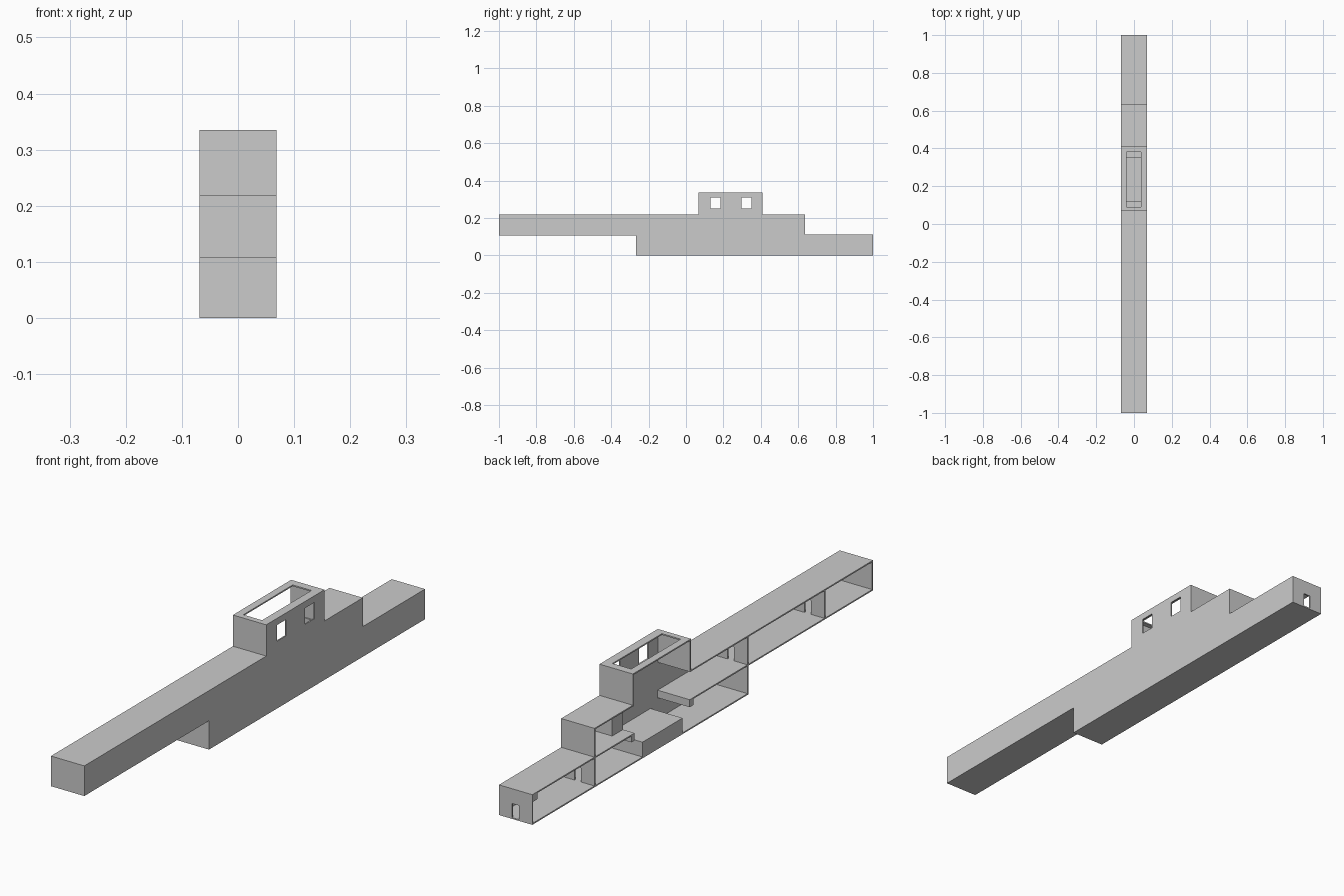
import bpy, bmesh
from mathutils import Vector

if "Cube" in bpy.data.objects:
    bpy.data.objects.remove(bpy.data.objects["Cube"])

W = 0.0685          # half width
T = 0.005           # shell thickness
Z1, Z2, Z3 = 0.112, 0.219, 0.335   # tops of first slab, roof and tower


def mesh_object(name, bm):
    me = bpy.data.meshes.new(name)
    bm.to_mesh(me)
    bm.free()
    ob = bpy.data.objects.new(name, me)
    bpy.context.collection.objects.link(ob)
    return ob


def boxes(name, *specs):
    """One object from boxes given as (x0, x1, y0, y1, z0, z1)."""
    bm = bmesh.new()
    for x0, x1, y0, y1, z0, z1 in specs:
        verts = bmesh.ops.create_cube(bm, size=1)["verts"]
        for v in verts:
            v.co = Vector(((x0 + x1) / 2 + v.co.x * (x1 - x0),
                           (y0 + y1) / 2 + v.co.y * (y1 - y0),
                           (z0 + z1) / 2 + v.co.z * (z1 - z0)))
    return mesh_object(name, bm)


def slab(name, y0, y1, top):
    return boxes(name, (-W, W - T, y0, y1, top - T, top))


def cross_wall(name, y, z0, z1, door=False):
    """Wall across the building, y is its low side; optional central doorway."""
    if not door:
        return boxes(name, (-W, W - T, y, y + T, z0, z1))
    d, head = 0.014, z0 + 0.052
    return boxes(name, (-W, -d, y, y + T, z0, z1),
                 (d, W - T, y, y + T, z0, z1),
                 (-d, d, y, y + T, head, z1))


# Closed long side wall: stepped outline extruded by the shell thickness
outline = [(-1, Z1 - T), (-0.268, Z1 - T), (-0.268, 0), (1, 0), (1, Z1),
           (0.635, Z1), (0.635, Z2), (0.41, Z2), (0.41, Z3), (0.068, Z3),
           (0.068, Z2), (-1, Z2)]
bm = bmesh.new()
face = bm.faces.new([bm.verts.new((W - T, y, z)) for y, z in outline])
ext = bmesh.ops.extrude_face_region(bm, geom=[face])["geom"]
bmesh.ops.translate(bm, vec=(T, 0, 0),
                    verts=[g for g in ext if isinstance(g, bmesh.types.BMVert)])
bmesh.ops.recalc_face_normals(bm, faces=bm.faces)
side_wall = mesh_object("side_wall", bm)

# Two tower windows
cutter = boxes("window_cutter", *[(W - 0.03, W + 0.03, y, y + 0.055, 0.25, 0.31)
                                  for y in (0.13, 0.296)])
cutter.hide_render = True
cutter.hide_viewport = True
cut = side_wall.modifiers.new("windows", "BOOLEAN")
cut.object = cutter
cut.operation = "DIFFERENCE"
cut.solver = "EXACT"

# Floors and roofs
slab("ground_floor", -0.268, 1, T)
slab("front_upper_floor", -1, 0.076, Z1)
slab("back_upper_floor", 0.40, 1, Z1)
slab("front_roof", -1, 0.068 + T, Z2)
slab("back_roof", 0.41 - T, 0.635, Z2)

# Tower roof with a rectangular opening
z0 = Z3 - T
boxes("tower_roof", (-W, W - T, 0.068, 0.09, z0, Z3), (-W, W - T, 0.38, 0.41, z0, Z3),
      (-W, -0.041, 0.09, 0.38, z0, Z3), (0.036, W - T, 0.09, 0.38, z0, Z3))

# Cross walls
cross_wall("front_end_wall", -1, Z1 - T, Z2)
cross_wall("front_partition", -0.72, Z1, Z2 - T, True)
cross_wall("middle_partition", -0.268, Z1, Z2 - T, True)
cross_wall("lower_front_wall", -0.268, 0, Z1 - T)
cross_wall("tower_front_wall", 0.068, Z2 - T, Z3)
cross_wall("tower_back_wall", 0.41 - T, Z2 - T, Z3)
cross_wall("upper_back_wall", 0.635 - T, Z1, Z2)
cross_wall("back_partition", 0.635 - T, T, Z1 - T, True)
cross_wall("back_end_wall", 1 - T, T, Z1, True)

# Hall platform, ceiling beams and upper room cabinet
boxes("hall_platform", (-W, W - T, 0.118, 0.353, T, 0.06))
for name, y0, y1 in (("front_beam", 0.054, 0.076), ("hall_beam", 0.40, 0.418),
                     ("end_beam", 0.97, 1 - T)):
    boxes(name, (-W, W - T, y0, y1, 0.084, Z1 - T))
boxes("upper_cabinet", (-0.021, W - T, 0.40, 0.463, Z1, Z2 - T))
